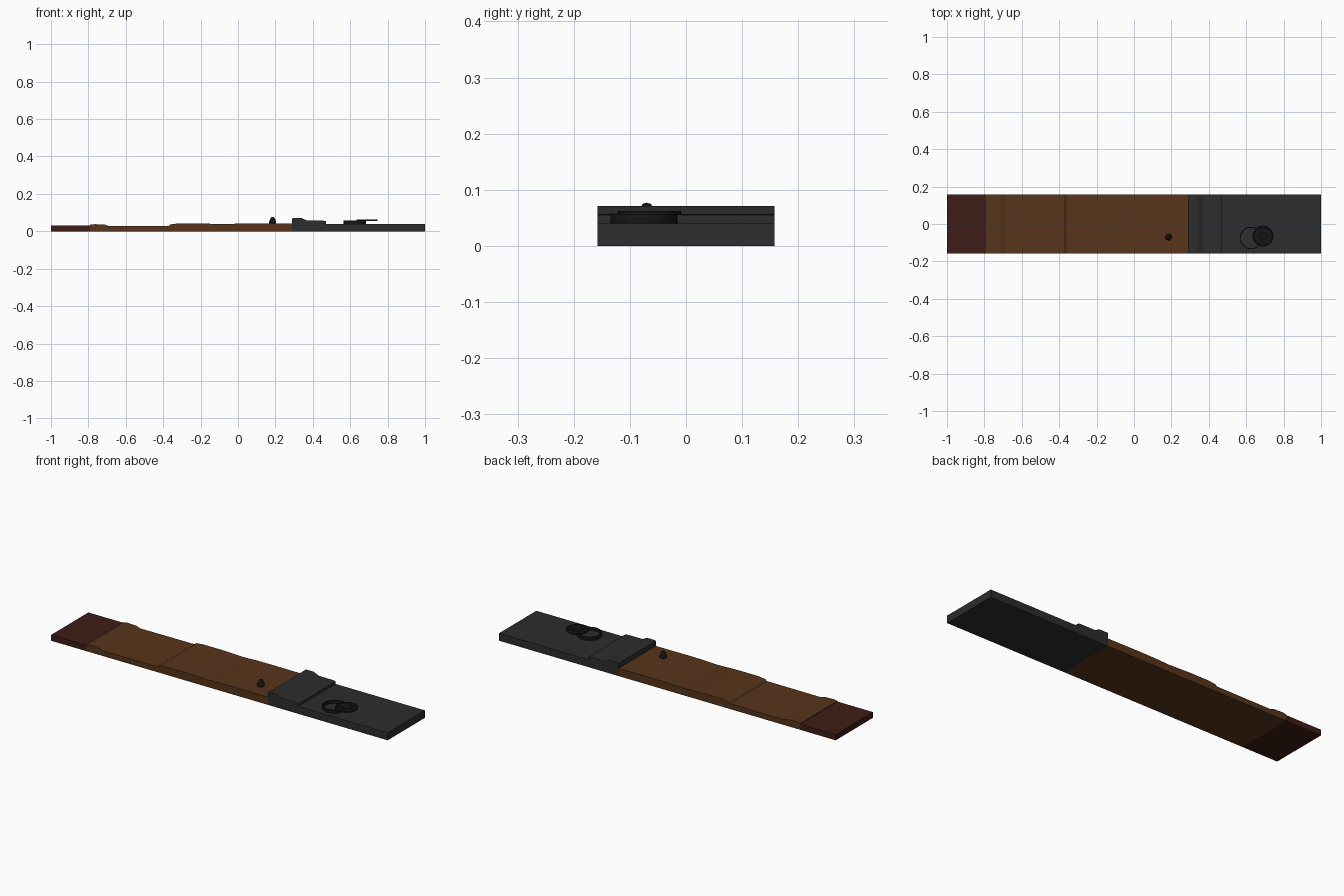
import bpy, bmesh, math

if "Cube" in bpy.data.objects:
    bpy.data.objects.remove(bpy.data.objects["Cube"])

HALF_WIDTH = 0.158


def material(name, rgb):
    m = bpy.data.materials.new(name)
    m.diffuse_color = (*rgb, 1)
    m.use_nodes = True
    m.node_tree.nodes["Principled BSDF"].inputs["Base Color"].default_value = m.diffuse_color
    return m


BROWN = material("brown_leather", (0.095, 0.035, 0.011))
RED = material("dark_red", (0.048, 0.012, 0.008))
GREY = material("charcoal", (0.026, 0.026, 0.026))
BLACK = material("black", (0.008, 0.008, 0.008))


def finish(name, bm, mat):
    bmesh.ops.recalc_face_normals(bm, faces=bm.faces)
    me = bpy.data.meshes.new(name)
    bm.to_mesh(me)
    bm.free()
    me.materials.append(mat)
    ob = bpy.data.objects.new(name, me)
    bpy.context.collection.objects.link(ob)
    return ob


def extrude_profile(name, pts, mat):
    """Extrude an (x, z) outline across the full width."""
    bm = bmesh.new()
    face = bm.faces.new([bm.verts.new((x, -HALF_WIDTH, z)) for x, z in pts])
    ext = bmesh.ops.extrude_face_region(bm, geom=[face])["geom"]
    moved = [v for v in ext if isinstance(v, bmesh.types.BMVert)]
    bmesh.ops.translate(bm, verts=moved, vec=(0, 2 * HALF_WIDTH, 0))
    return finish(name, bm, mat)


def lathe(name, pts, centre, mat, sides=32, closed=False):
    """Revolve (radius, z) points around a vertical axis."""
    bm = bmesh.new()
    cx, cy = centre
    vs = [bm.verts.new((cx + r, cy, z)) for r, z in pts]
    edges = [bm.edges.new(p) for p in zip(vs, vs[1:])]
    if closed:
        edges.append(bm.edges.new((vs[-1], vs[0])))
    bmesh.ops.spin(bm, geom=vs + edges, cent=(cx, cy, 0), axis=(0, 0, 1),
                   angle=2 * math.pi, steps=sides, use_duplicate=False)
    bmesh.ops.remove_doubles(bm, verts=bm.verts, dist=1e-5)
    return finish(name, bm, mat)


# Flat strip: end pad, contoured middle, front slab
extrude_profile("end_pad", [(-1, 0), (-0.79, 0), (-0.79, 0.031), (-1, 0.031)], RED)
extrude_profile("contoured_body", [
    (-0.79, 0), (0.29, 0), (0.29, 0.041), (0.1, 0.042), (0, 0.041),
    (-0.08, 0.038), (-0.2, 0.042), (-0.32, 0.042), (-0.36, 0.037),
    (-0.37, 0.029), (-0.69, 0.028), (-0.715, 0.036), (-0.765, 0.038),
    (-0.79, 0.035)], BROWN)
extrude_profile("front_slab", [(0.29, 0), (1, 0), (1, 0.04), (0.29, 0.04)], GREY)

# Raised stepped block on the slab
extrude_profile("stepped_block", [
    (0.29, 0.04), (0.47, 0.04), (0.47, 0.055), (0.45, 0.057), (0.37, 0.057),
    (0.34, 0.071), (0.295, 0.071), (0.29, 0.068)], GREY)

# Round cup and the ribbed lid lying across it
lathe("round_cup", [(0.06, 0.04), (0.06, 0.058), (0.055, 0.058), (0.055, 0.04)],
      (0.625, -0.075), BLACK, closed=True)
lid = (0.69, -0.065)
lathe("lid", [(0, 0.055), (0.056, 0.055), (0.056, 0.062), (0.05, 0.062),
              (0.048, 0.059), (0.02, 0.059), (0.018, 0.061), (0, 0.061)], lid, BLACK)
bm = bmesh.new()
for i in range(8):
    a = i * math.pi / 4
    cube = bmesh.ops.create_cube(bm, size=1)["verts"]
    bmesh.ops.scale(bm, vec=(0.034, 0.004, 0.004), verts=cube)
    bmesh.ops.translate(bm, vec=(0.033, 0, 0.0595), verts=cube)
    for v in cube:
        x, y = v.co.x, v.co.y
        v.co.x = lid[0] + x * math.cos(a) - y * math.sin(a)
        v.co.y = lid[1] + x * math.sin(a) + y * math.cos(a)
finish("lid_ribs", bm, BLACK)

# Bullet-shaped knob
lathe("knob", [(0, 0.038), (0.018, 0.038), (0.018, 0.052), (0.014, 0.065),
               (0.007, 0.075), (0, 0.077)], (0.185, -0.07), BLACK, sides=12)
